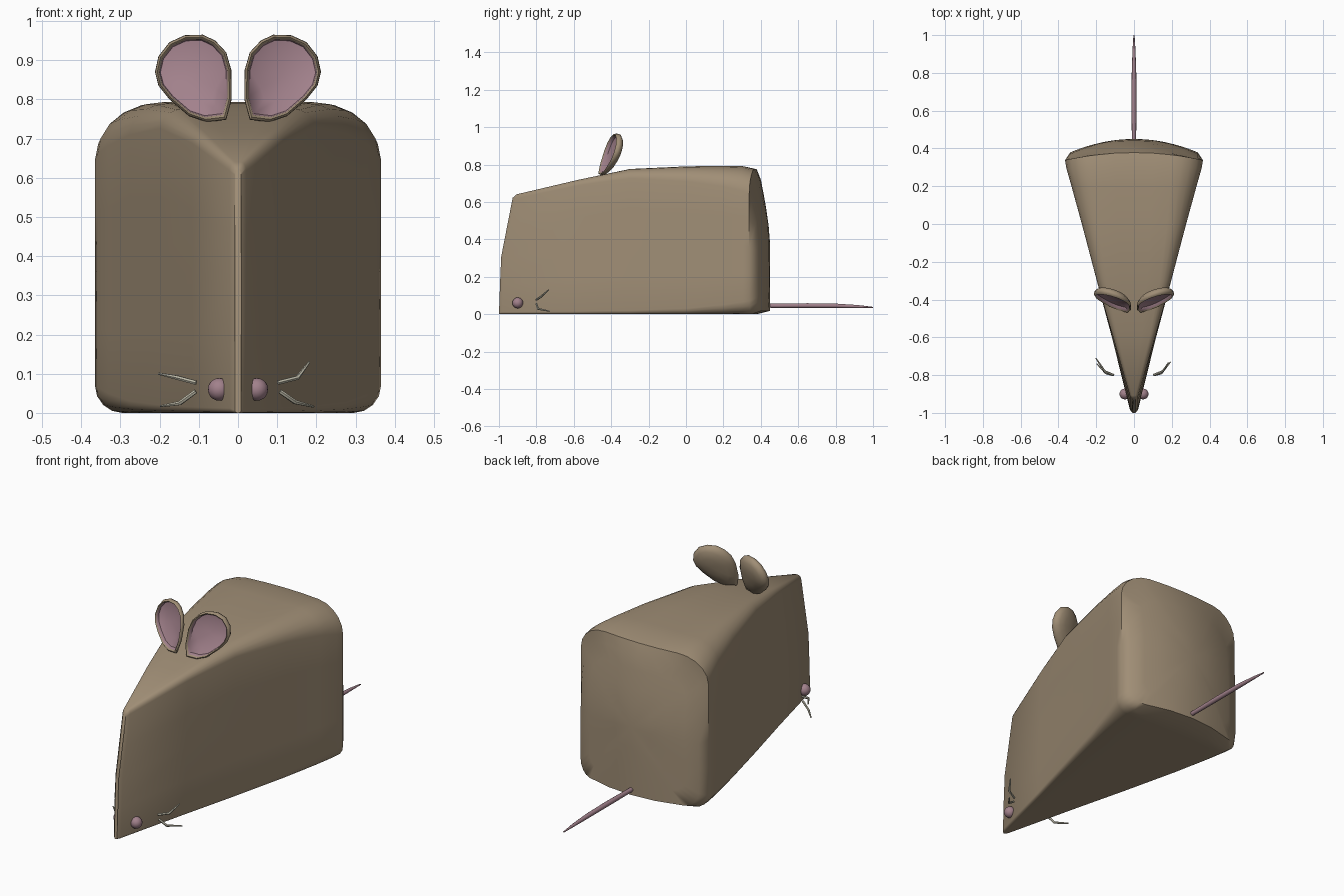
import bpy, bmesh, math
from mathutils import Vector

if "Cube" in bpy.data.objects:
    bpy.data.objects.remove(bpy.data.objects["Cube"])


def material(name, rgb):
    m = bpy.data.materials.new(name)
    m.diffuse_color = (*rgb, 1)
    m.use_nodes = True
    m.node_tree.nodes["Principled BSDF"].inputs["Base Color"].default_value = m.diffuse_color
    return m


TAN = material("tan fur", (0.35, 0.27, 0.18))
PINK = material("dusty pink", (0.36, 0.22, 0.26))
CREAM = material("whisker cream", (0.52, 0.50, 0.40))


def loft(name, rings, mats, pink_rings=0):
    """Skin closed rings of equal length; the first pink_rings bands use slot 1."""
    bm = bmesh.new()
    vs = [[bm.verts.new(p) for p in r] for r in rings]
    n = len(rings[0])
    for k in range(len(vs) - 1):
        for i in range(n):
            j = (i + 1) % n
            f = bm.faces.new((vs[k][i], vs[k][j], vs[k + 1][j], vs[k + 1][i]))
            f.material_index = 1 if k < pink_rings else 0
    for ring, first in ((vs[0], True), (vs[-1], False)):
        f = bm.faces.new(ring)
        f.material_index = 1 if first and pink_rings else 0
    bmesh.ops.remove_doubles(bm, verts=bm.verts, dist=1e-5)
    bmesh.ops.recalc_face_normals(bm, faces=bm.faces)
    me = bpy.data.meshes.new(name)
    bm.to_mesh(me)
    bm.free()
    for m in mats:
        me.materials.append(m)
    ob = bpy.data.objects.new(name, me)
    bpy.context.collection.objects.link(ob)
    return ob


def section(w, z0, z1, rx, rz, rb):
    """Rounded block cross-section: wide soft top corners, tight bottom ones."""
    half = [(0, z0), ((w - rb) * 0.5, z0)]
    for i in range(5):
        a = math.pi / 2 * i / 4
        half.append((w - rb + rb * math.sin(a), z0 + rb - rb * math.cos(a)))
    lo, hi = z0 + rb, z1 - rz
    half += [(w, lo + (hi - lo) * t) for t in (0.25, 0.5, 0.75)]
    for i in range(6):
        a = math.pi / 2 * i / 5
        half.append((w - rx + rx * math.cos(a), z1 - rz + rz * math.sin(a)))
    half += [((w - rx) * 0.5, z1), (0, z1)]
    return half + [(-x, z) for x, z in half[-2:0:-1]]


# Wedge body: y, half width, top, corner rx, corner rz, bottom radius, nose lean, bow
stations = [
    (-1.0, 0.008, 0.622, 0.006, 0.015, 0.007, 1, 0),
    (-0.985, 0.021, 0.64, 0.013, 0.022, 0.012, 1, 0),
    (-0.6, 0.117, 0.718, 0.03, 0.03, 0.015, 0.25, 0),
    (-0.3, 0.197, 0.776, 0.06, 0.05, 0.02, 0, 0),
    (0.0, 0.276, 0.79, 0.10, 0.08, 0.03, 0, 0),
    (0.2, 0.331, 0.793, 0.14, 0.11, 0.05, 0, 0),
    (0.295, 0.358, 0.791, 0.16, 0.13, 0.065, 0, 0.01),
    (0.338, 0.365, 0.775, 0.16, 0.13, 0.07, 0, 0.04),
]
body = []
for y, w, z1, rx, rz, rb, lean, bow in stations:
    body.append([(x, y + lean * (0.035 * z + 0.16 * max(0, z - 0.3))
                  + bow * (1 - (x / w) ** 2), z)
                 for x, z in section(w, 0, z1, rx, rz, rb)])


# Bulging rear face
def rear(x, z):
    return 0.45 - 0.07 * (x / 0.335) ** 2 - 0.05 * max(0, (z - 0.38) / 0.34) ** 1.4


last = section(0.338, 0.018, 0.72, 0.15, 0.12, 0.07)
for s in (1, 0.8, 0.55, 0.3, 0):
    body.append([(x * s, rear(x * s, 0.37 + (z - 0.37) * s), 0.37 + (z - 0.37) * s)
                 for x, z in last])
loft("body", body, [TAN])

# Ears: cupped shells with a rolled rim and a pink inside
outline = [(0.03, 0.748), (0.016, 0.80), (0.017, 0.875), (0.03, 0.92), (0.058, 0.95),
           (0.09, 0.965), (0.135, 0.964), (0.175, 0.946), (0.203, 0.91), (0.212, 0.87),
           (0.203, 0.835), (0.175, 0.80), (0.125, 0.757), (0.08, 0.742)]
cx, cz = 0.112, 0.86
shell = [(0, 0.024), (0.55, 0.021), (0.86, 0.010), (0.89, -0.006), (0.94, -0.012),
         (0.99, -0.006), (1.0, 0.004), (0.95, 0.017), (0.75, 0.033), (0.4, 0.043), (0, 0.046)]
for side, label in ((1, "right"), (-1, "left")):
    rings = []
    for s, d in shell:
        ring = []
        for px, pz in outline:
            x, z = cx + (px - cx) * s, cz + (pz - cz) * s
            y = -0.46 + 0.3 * (z - 0.76) + 0.3 * (x - 0.02) + d
            ring.append((x * side, y, z))
        rings.append(ring)
    loft(label + "_ear", rings, [TAN, PINK], 3)

    # Bead eyes
    bpy.ops.mesh.primitive_uv_sphere_add(segments=16, ring_count=10, radius=0.029,
                                         location=(0.048 * side, -0.9, 0.06))
    eye = bpy.context.object
    eye.name = label + "_eye"
    eye.data.materials.append(PINK)


def tube(name, path, radii, mat, sides=8):
    """Tapered round tube along a path."""
    pts = [Vector(p) for p in path]
    rings = []
    for i, p in enumerate(pts):
        t = (pts[min(i + 1, len(pts) - 1)] - pts[max(i - 1, 0)]).normalized()
        u = t.cross(Vector((0, 0, 1))).normalized()
        v = u.cross(t)
        rings.append([p + radii[i] * (u * math.cos(a) + v * math.sin(a))
                      for a in (2 * math.pi * k / sides for k in range(sides))])
    loft(name, rings, [mat])


# Whiskers
whiskers = {
    "right_upper_whisker": [(0.102, -0.80, 0.077), (0.152, -0.78, 0.09), (0.182, -0.735, 0.13)],
    "right_lower_whisker": [(0.107, -0.80, 0.055), (0.145, -0.79, 0.028), (0.193, -0.73, 0.016)],
    "left_upper_whisker": [(-0.107, -0.80, 0.077), (-0.155, -0.78, 0.09), (-0.202, -0.71, 0.10)],
    "left_lower_whisker": [(-0.108, -0.80, 0.055), (-0.148, -0.79, 0.025), (-0.197, -0.74, 0.017)],
}
for name, path in whiskers.items():
    tube(name, path, (0.006, 0.006, 0.003), CREAM, 6)

# Tail
tube("tail", [(0, 0.43, 0.045), (0, 0.5, 0.045), (0, 0.65, 0.046), (0, 0.8, 0.045),
              (0, 0.92, 0.041), (0, 1.0, 0.036)],
     (0.011, 0.012, 0.013, 0.012, 0.008, 0.003), PINK, 10)

# Smooth shading with sharp edges kept
bpy.ops.object.select_all(action='SELECT')
bpy.context.view_layer.objects.active = bpy.data.objects["body"]
bpy.ops.object.shade_smooth_by_angle(angle=math.radians(45))
